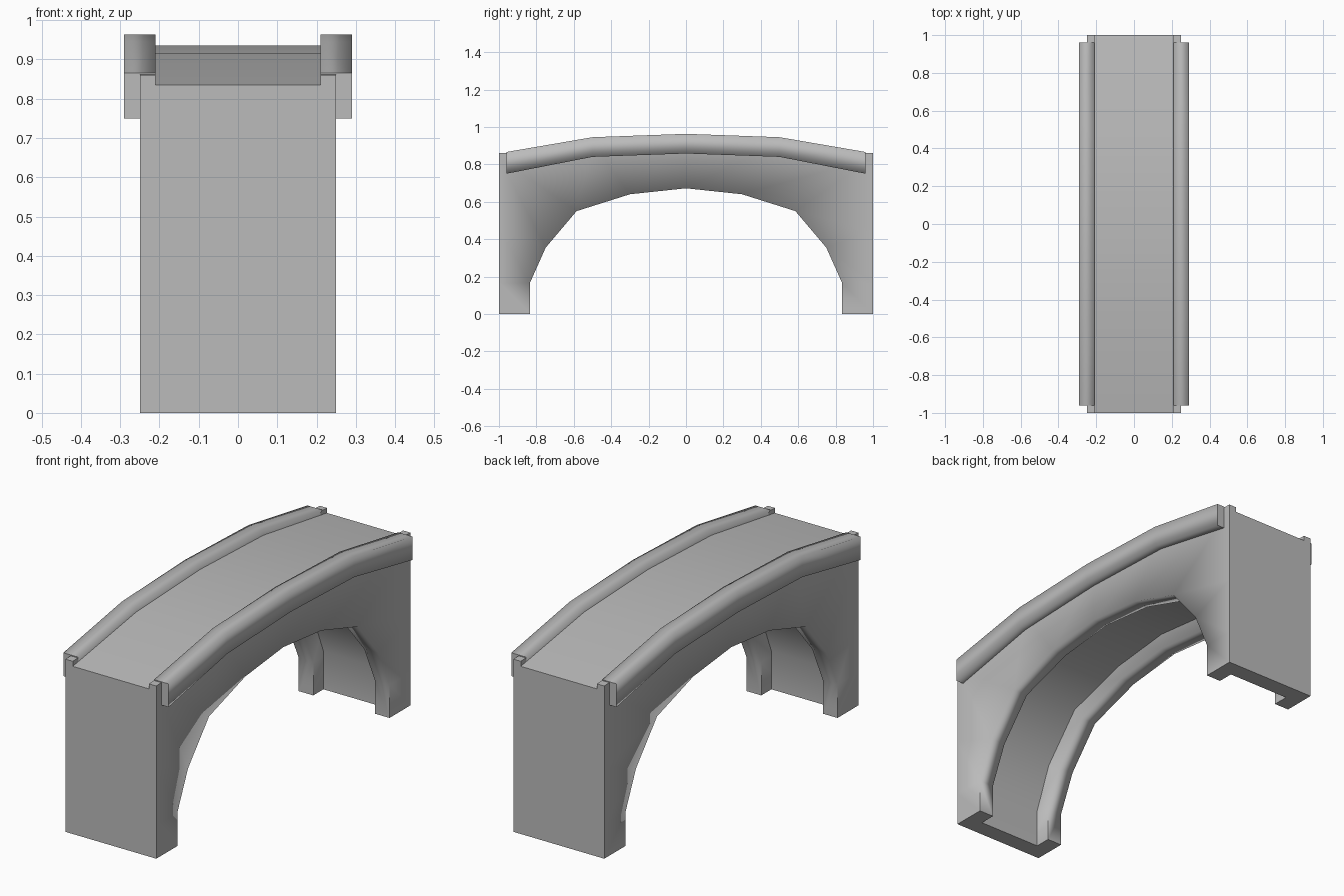
import bpy
import bmesh

cube = bpy.data.objects.get("Cube")
if cube:
    bpy.data.objects.remove(cube, do_unlink=True)

stone = bpy.data.materials.new("grey_stone")
stone.use_nodes = True
GREY = (0.5, 0.5, 0.5, 1)
stone.diffuse_color = GREY
bsdf = next(n for n in stone.node_tree.nodes if n.type == 'BSDF_PRINCIPLED')
bsdf.inputs["Base Color"].default_value = GREY
bsdf.inputs["Roughness"].default_value = 0.8


def mirrored(half):
    """Complete a half profile that runs from the +y end to the centre."""
    return half + [(-y, z) for y, z in reversed(half[:-1])]


def strip(name, outer, inner, x0, x1, soft=lambda a, b: False):
    """Solid band between two side profiles, spanning x0 to x1."""
    bm = bmesh.new()
    rows = [[bm.verts.new((x, y, z)) for y, z in line]
            for line, x in ((outer, x0), (outer, x1), (inner, x1), (inner, x0))]
    for i in range(len(outer) - 1):
        for r in range(4):
            a, b = rows[r], rows[(r + 1) % 4]
            bm.faces.new((a[i], a[i + 1], b[i + 1], b[i]))
    bm.faces.new([r[0] for r in rows])
    bm.faces.new([r[-1] for r in rows])
    bmesh.ops.recalc_face_normals(bm, faces=bm.faces)
    for f in bm.faces:
        f.smooth = True
    for e in bm.edges:
        if e.calc_face_angle(0) > 0.7 and not soft(e.verts[0].co, e.verts[1].co):
            e.smooth = False
    mesh = bpy.data.meshes.new(name)
    bm.to_mesh(mesh)
    bm.free()
    mesh.materials.append(stone)
    obj = bpy.data.objects.new(name, mesh)
    bpy.context.collection.objects.link(obj)
    return obj


# Shared side profiles
back = mirrored([(1, 0), (1, .165), (1, .45), (1, .835), (.5, .915), (0, .935)])
arch = mirrored([(.835, 0), (.835, .165), (.75, .355), (.585, .55), (.3, .64), (0, .672)])
recess = mirrored([(.915, 0), (.915, .19), (.83, .4), (.64, .62), (.32, .715), (0, .75)])
rail_top = mirrored([(.96, .866), (.5, .945), (0, .963)])
rail_low = mirrored([(.96, .75), (.5, .84), (0, .858)])

# Deck with end walls and recessed vault
strip("deck_and_end_walls", back, recess, -.17, .17)


def arch_edge(a, b):
    return (min(a.z, b.z) > .16 and max(abs(a.y), abs(b.y)) < .84
            and max(a.z, b.z) < .7)


def rail_edge(a, b):
    return abs(a.y - b.y) > .1


# Side ribs, railings and the little curb ends, on both sides
for side, s in (("left", 1), ("right", -1)):
    strip(side + "_arch_rib", back, arch, s * .17, s * .25, arch_edge)
    strip(side + "_railing", rail_top, rail_low, s * .21, s * .29, rail_edge)
    for end, e in (("back", 1), ("front", -1)):
        strip(f"{side}_{end}_curb_end", [(e * .95, .862), (e, .86)],
              [(e * .95, .84), (e, .83)], s * .21, s * .25)
